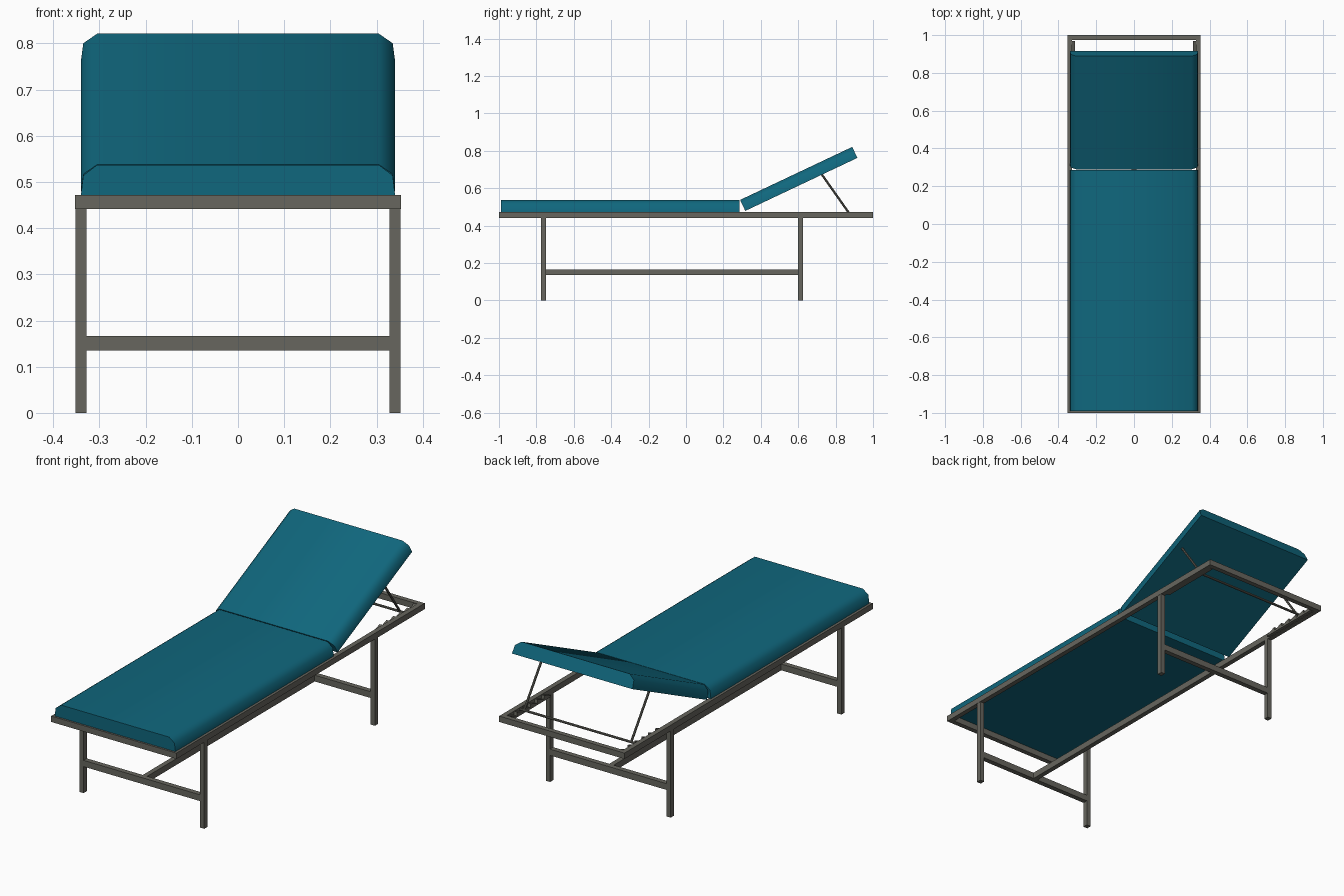
import bpy, bmesh, math
from mathutils import Vector, Matrix

if "Cube" in bpy.data.objects:
    bpy.data.objects.remove(bpy.data.objects["Cube"])


def material(name, rgb):
    m = bpy.data.materials.new(name)
    m.diffuse_color = (*rgb, 1)
    m.use_nodes = True
    m.node_tree.nodes["Principled BSDF"].inputs["Base Color"].default_value = m.diffuse_color
    return m


TEAL = material("teal upholstery", (0.005, 0.135, 0.205))
GREY = material("grey metal", (0.135, 0.133, 0.112))


def finish(name, bm, mat):
    bmesh.ops.recalc_face_normals(bm, faces=bm.faces)
    mesh = bpy.data.meshes.new(name)
    bm.to_mesh(mesh)
    bm.free()
    mesh.materials.append(mat)
    ob = bpy.data.objects.new(name, mesh)
    bpy.context.collection.objects.link(ob)
    return ob


def box(name, lo, hi, mat=GREY):
    lo, hi = Vector(lo), Vector(hi)
    bm = bmesh.new()
    bmesh.ops.create_cube(bm, size=1, matrix=Matrix.Translation((lo + hi) / 2)
                          @ Matrix.Diagonal((*(hi - lo), 1)))
    return finish(name, bm, mat)


def prism(name, points, direction, mat):
    bm = bmesh.new()
    face = bm.faces.new([bm.verts.new(p) for p in points])
    ext = bmesh.ops.extrude_face_region(bm, geom=[face])
    bmesh.ops.translate(bm, vec=direction,
                        verts=[g for g in ext["geom"] if isinstance(g, bmesh.types.BMVert)])
    return finish(name, bm, mat)


def rod(name, a, b, radius):
    a, b = Vector(a), Vector(b)
    bm = bmesh.new()
    rot = (b - a).to_track_quat('Z', 'Y').to_matrix().to_4x4()
    bmesh.ops.create_cone(bm, cap_ends=True, segments=8, radius1=radius, radius2=radius,
                          depth=(b - a).length, matrix=Matrix.Translation((a + b) / 2) @ rot)
    return finish(name, bm, GREY)


def cushion(name, length):
    # half section with a slight side taper and chamfered top, mirrored
    half = [(0.34, 0), (0.335, 0.042), (0.305, 0.065)]
    section = half + [(-x, z) for x, z in reversed(half)]
    ob = prism(name, [(x, 0, z) for x, z in section], (0, length, 0), TEAL)
    bpy.context.view_layer.objects.active = ob
    ob.select_set(True)
    bpy.ops.object.shade_smooth_by_angle(angle=math.radians(60))
    ob.select_set(False)
    return ob


# Cushions
seat = cushion("seat_cushion", 1.275)
seat.location = (0, -0.99, 0.472)
back = cushion("backrest_cushion", 0.663)
back.location = (0, 0.317, 0.479)
back.rotation_euler = (math.radians(25.3), 0, 0)

# Bed frame
for s, side in ((-1, "left"), (1, "right")):
    x0, x1 = sorted((s * 0.328, s * 0.353))
    box(side + "_rail", (x0, -1, 0.442), (x1, 1, 0.472))
for y, end in ((-1, "front"), (0.975, "rear")):
    box(end + "_rail", (-0.328, y, 0.442), (0.328, y + 0.025, 0.472))

# Legs and stretchers
for y, end in ((-0.775, "front"), (0.6, "rear")):
    for s, side in ((-1, "left"), (1, "right")):
        x0, x1 = sorted((s * 0.328, s * 0.352))
        box(f"{end}_{side}_leg", (x0, y, 0), (x1, y + 0.026, 0.442))
    box(end + "_crossbar", (-0.328, y, 0.135), (0.328, y + 0.026, 0.167))
box("centre_stretcher", (-0.0125, -0.749, 0.135), (0.0125, 0.6, 0.167))

# Toothed racks and backrest props
teeth, y0, step = 6, 0.64, 0.055
for s, side in ((-1, "left"), (1, "right")):
    profile = [(y0, 0.444)]
    for i in range(teeth):
        profile += [(y0 + i * step + 0.002, 0.452), (y0 + (i + 1) * step, 0.471)]
    profile.append((y0 + teeth * step, 0.444))
    prism(side + "_rack", [(s * 0.328, y, z) for y, z in profile], (-s * 0.016, 0, 0), GREY)
    rod(side + "_prop", (s * 0.302, 0.726, 0.674), (s * 0.302, 0.872, 0.467), 0.006)
rod("prop_crossrod", (-0.325, 0.872, 0.466), (0.325, 0.872, 0.466), 0.006)
